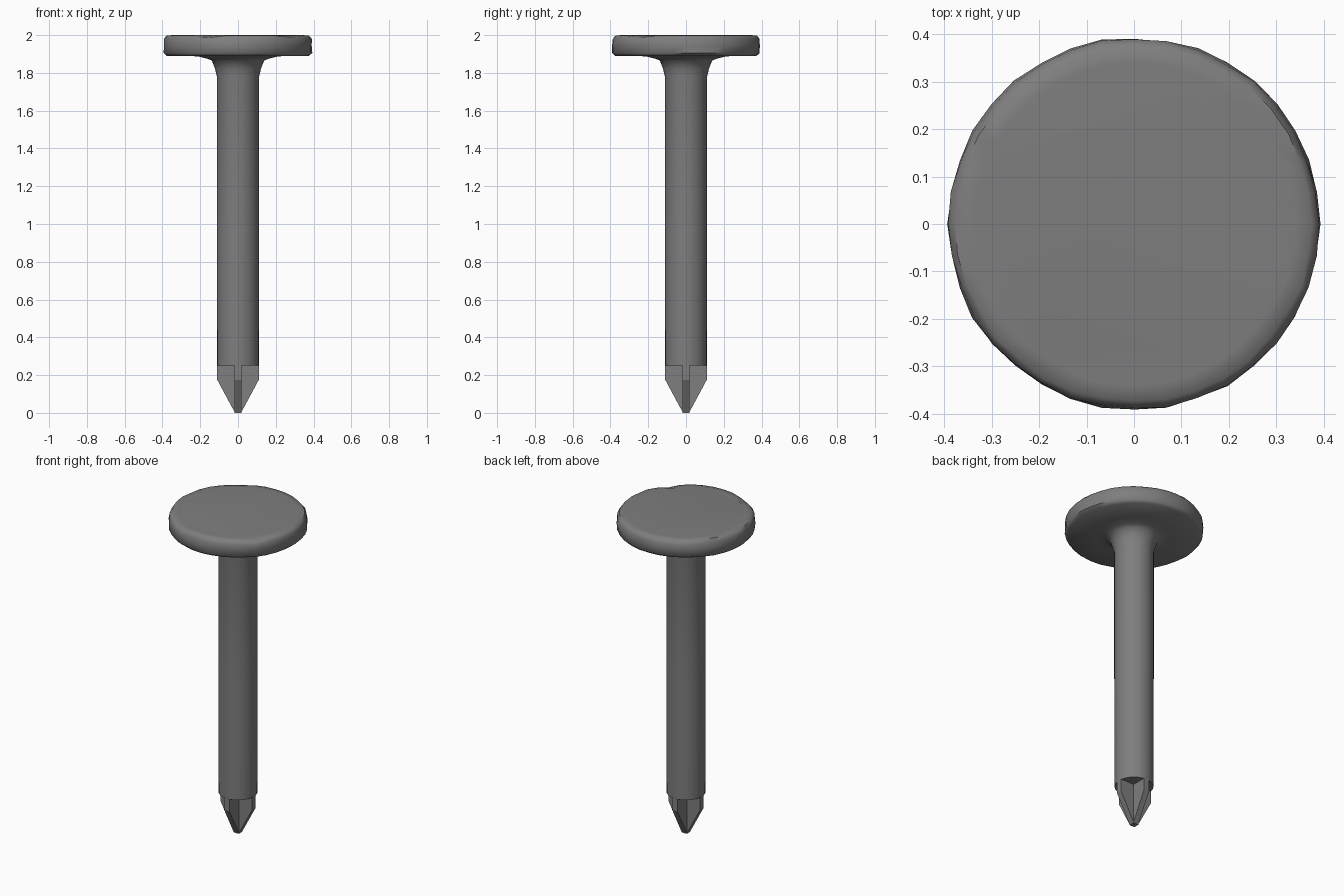
import bpy, bmesh, math, random
from mathutils import Vector

if "Cube" in bpy.data.objects:
    bpy.data.objects.remove(bpy.data.objects["Cube"])
random.seed(4)

steel = bpy.data.materials.new("grey steel")
steel.diffuse_color = (0.21, 0.21, 0.21, 1)
steel.use_nodes = True
steel.node_tree.nodes["Principled BSDF"].inputs["Base Color"].default_value = steel.diffuse_color


def finish(bm, name, smooth):
    bmesh.ops.remove_doubles(bm, verts=bm.verts, dist=1e-5)
    bmesh.ops.recalc_face_normals(bm, faces=bm.faces)
    me = bpy.data.meshes.new(name)
    bm.to_mesh(me)
    bm.free()
    ob = bpy.data.objects.new(name, me)
    bpy.context.collection.objects.link(ob)
    me.materials.append(steel)
    if smooth:
        bpy.ops.object.select_all(action='DESELECT')
        bpy.context.view_layer.objects.active = ob
        ob.select_set(True)
        bpy.ops.object.shade_smooth_by_angle(angle=math.radians(50))
    return ob


# shank, flared neck and flat head turned from one profile
profile = [(0.11, 0.25), (0.112, 1.0), (0.112, 1.78), (0.121, 1.82), (0.138, 1.865),
           (0.165, 1.876), (0.215, 1.888), (0.375, 1.889), (0.392, 1.905),
           (0.393, 1.945), (0.391, 1.98), (0.376, 1.998), (0.34, 2.0)]
N = 36
bm = bmesh.new()
rings = []
for i, (r, z) in enumerate(profile):
    ring = []
    for k in range(N):
        a = 2 * math.pi * k / N
        # slight hammered wear on the head rim
        wear = random.uniform(-0.004, 0.002) if 7 <= i <= 11 else 0
        ring.append(bm.verts.new(((r + wear) * math.cos(a), (r + wear) * math.sin(a), z)))
    rings.append(ring)
for a, b in zip(rings, rings[1:]):
    for k in range(N):
        j = (k + 1) % N
        bm.faces.new((a[k], a[j], b[j], b[k]))
bm.faces.new(rings[0][::-1])
bm.faces.new(rings[-1])

# small dents on the upper rim
for deg, depth in ((-41, 0.014), (-117, 0.016), (122, 0.006)):
    c = Vector((0.385 * math.cos(math.radians(deg)), 0.385 * math.sin(math.radians(deg)), 1.995))
    for v in bm.verts:
        d = (v.co - c).length
        if v.co.z > 1.97 and d < 0.09:
            v.co.z -= depth * (1 - d / 0.09)
finish(bm, "nail_shank_and_head", True)

# cross-shaped point: two crossed fins that taper to the tip
t = 0.018
outline = [(-0.11, 0.252), (-0.11, 0.175), (-0.016, 0), (0.016, 0), (0.11, 0.175), (0.11, 0.252)]
for name, swap in (("point_fin_side", False), ("point_fin_front", True)):
    bm = bmesh.new()
    sides = []
    for s in (-t, t):
        sides.append([bm.verts.new((s, u, z) if swap else (u, s, z)) for u, z in outline])
    n = len(outline)
    for k in range(n):
        j = (k + 1) % n
        bm.faces.new((sides[0][k], sides[0][j], sides[1][j], sides[1][k]))
    bm.faces.new(sides[0])
    bm.faces.new(sides[1][::-1])
    finish(bm, name, False)
